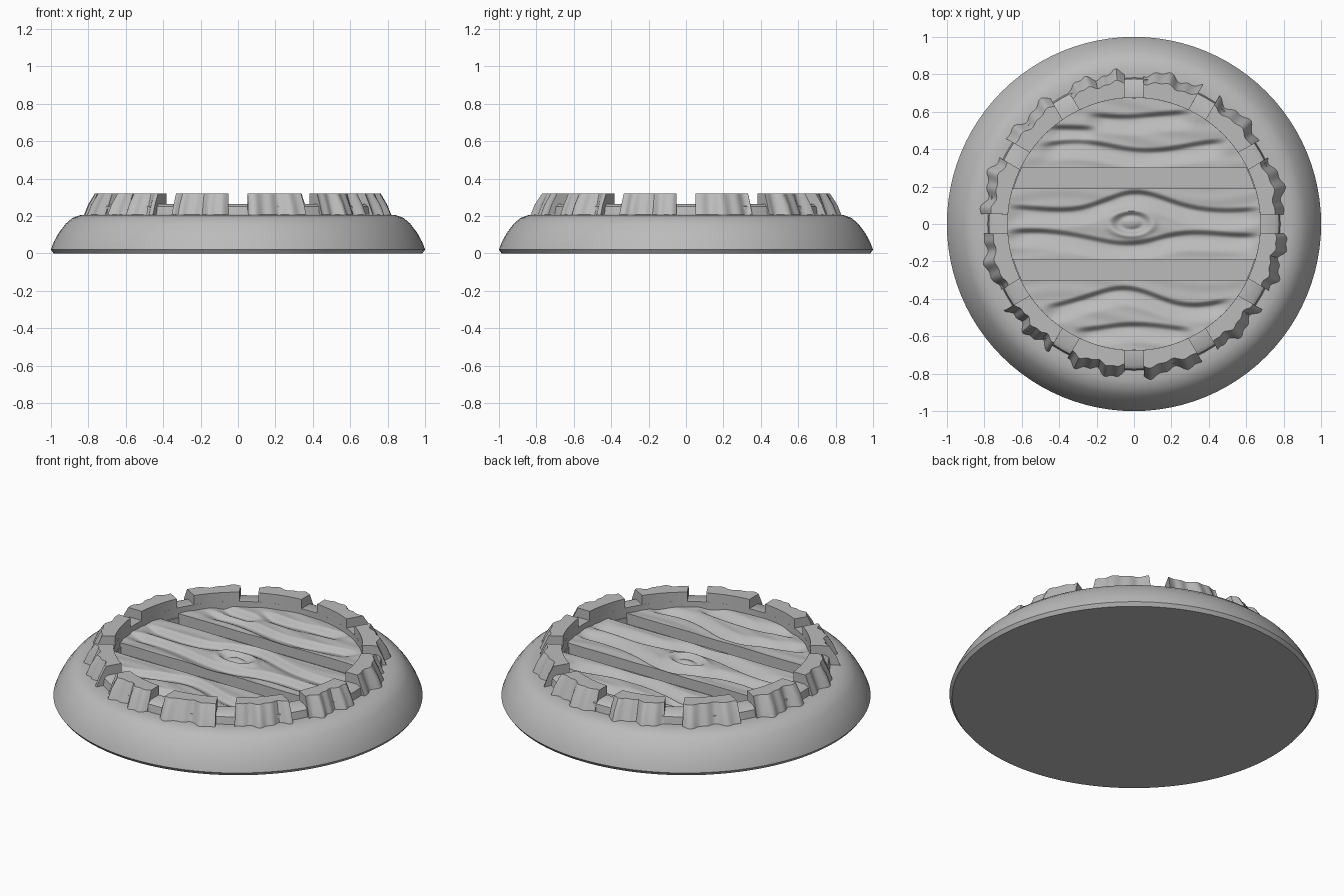
import bpy, bmesh, random
from math import sin, cos, pi, asin, sqrt, exp

random.seed(4)
cube = bpy.data.objects.get("Cube")
if cube:
    bpy.data.objects.remove(cube, do_unlink=True)

grey = bpy.data.materials.new("plain grey")
grey.use_nodes = True
colour = (0.5, 0.5, 0.5, 1)
grey.diffuse_color = colour
grey.node_tree.nodes["Principled BSDF"].inputs["Base Color"].default_value = colour

INNER = 0.675     # inside radius of the stone ring
FLOOR = 0.17      # floor under the planks
STONES = 12


def finish(name, bm, angle=0.7):
    bmesh.ops.recalc_face_normals(bm, faces=bm.faces)
    mesh = bpy.data.meshes.new(name)
    bm.to_mesh(mesh)
    bm.free()
    mesh.materials.append(grey)
    obj = bpy.data.objects.new(name, mesh)
    bpy.context.collection.objects.link(obj)
    bpy.ops.object.select_all(action='DESELECT')
    obj.select_set(True)
    bpy.context.view_layer.objects.active = obj
    bpy.ops.object.shade_smooth_by_angle(angle=angle)
    return obj


def lathe(name, profile, closed=False, steps=96):
    bm = bmesh.new()
    verts = [bm.verts.new((r, 0, z)) for r, z in profile]
    pairs = list(zip(verts, verts[1:]))
    if closed:
        pairs.append((verts[-1], verts[0]))
    edges = [bm.edges.new(p) for p in pairs]
    bmesh.ops.spin(bm, geom=verts + edges, cent=(0, 0, 0), axis=(0, 0, 1),
                   angle=2 * pi, steps=steps)
    bmesh.ops.remove_doubles(bm, verts=bm.verts, dist=0.0005)
    return finish(name, bm)


# Rounded base with a shallow recess
lathe("base", [(0, 0), (0.985, 0), (1, 0.02), (0.985, 0.06), (0.958, 0.11),
               (0.92, 0.16), (0.885, 0.19), (0.84, 0.206), (0.8, 0.208),
               (0.67, 0.208), (0.67, FLOOR), (0, FLOOR)])

# Low ring joining the stones
lathe("joint_ring", [(INNER, FLOOR), (INNER, 0.265), (0.755, 0.265),
                     (0.775, 0.25), (0.785, 0.19)], closed=True)


# Stones with chipped outer faces
def stone(index, cols=24):
    bm = bmesh.new()
    middle = (index + 0.5) * 2 * pi / STONES
    phase, pitch = random.uniform(0, 6), random.uniform(4, 6)
    section = [(INNER, FLOOR, 0), (INNER, 0.32, 0), (0.76, 0.32, 0.6),
               (0.79, 0.26, 1), (0.818, 0.19, 1)]
    rings = []
    for c in range(cols + 1):
        t = 2 * c / cols - 1
        chip = 0.016 * sin(pitch * t + phase) + 0.009 * sin(2.3 * pitch * t + 2 * phase)
        ring = []
        for r, z, amount in section:
            a = middle + t * (pi / STONES - asin(0.052 / r))
            rr = r + amount * chip
            ring.append(bm.verts.new((rr * cos(a), rr * sin(a), z)))
        rings.append(ring)
    for a, b in zip(rings, rings[1:]):
        for k in range(len(section)):
            n = (k + 1) % len(section)
            bm.faces.new((a[k], a[n], b[n], b[k]))
    bm.faces.new(rings[0])
    bm.faces.new(rings[-1])
    finish(f"stone_{index + 1}", bm, 0.6)


for i in range(STONES):
    stone(i)


# Grain ridges: height along y, centre bow, wave, start x, end x
GRAIN = [(0.61, -0.01, 0.008, -0.27, 0.34), (0.44, -0.01, 0.02, -0.52, 0.52),
         (0.53, 0, 0.005, -0.5, -0.17), (0.1, 0.08, 0.01, -0.7, 0.7),
         (-0.03, -0.05, 0.012, -0.7, 0.7), (-0.4, 0.06, 0.025, -0.5, 0.54),
         (-0.54, 0.01, 0.012, -0.34, 0.34)]


def ramp(v):
    v = min(1, max(0, v))
    return v * v * (3 - 2 * v)


def wood_height(x, y):
    h = 0.232
    for level, bow, wave, x0, x1 in GRAIN:
        line = level + bow * exp(-(x / 0.22) ** 2) + wave * sin(8 * x + 9 * level)
        below = line - y
        fade = ramp((x - x0) / 0.12) * ramp((x1 - x) / 0.12)
        h -= 0.03 * fade * ramp(below / 0.035) * (1 - ramp((below - 0.035) / 0.09))
    # Knot with a raised rim in the centre board
    d = sqrt(((x + 0.015) / 0.13) ** 2 + ((y - 0.005) / 0.075) ** 2)
    h += 0.012 * exp(-((d - 0.9) / 0.18) ** 2) - 0.014 * exp(-((d - 0.5) / 0.2) ** 2)
    return h + 0.0015 * sin(70 * y + 5 * sin(4 * x))


# Boards trimmed to the round opening
def board(name, y0, y1, rows=54, cols=110):
    bm = bmesh.new()
    grid = []
    for j in range(rows + 1):
        y = y0 + (y1 - y0) * j / rows
        half = sqrt(max(0.0004, 0.678 ** 2 - y * y))
        row = []
        for i in range(cols + 1):
            x = half * (2 * i / cols - 1)
            row.append(bm.verts.new((x, y, wood_height(x, y))))
        grid.append(row)
    for a, b in zip(grid, grid[1:]):
        for i in range(cols):
            bm.faces.new((a[i], a[i + 1], b[i + 1], b[i]))
    rim = [e for e in bm.edges if e.is_boundary]
    sides = bmesh.ops.extrude_edge_only(bm, edges=rim)["geom"]
    for v in sides:
        if isinstance(v, bmesh.types.BMVert):
            v.co.z = FLOOR - 0.005
    finish(name, bm, 0.9)


board("front_board", -0.672, -0.3)
board("middle_board", -0.19, 0.19)
board("back_board", 0.3, 0.672)
